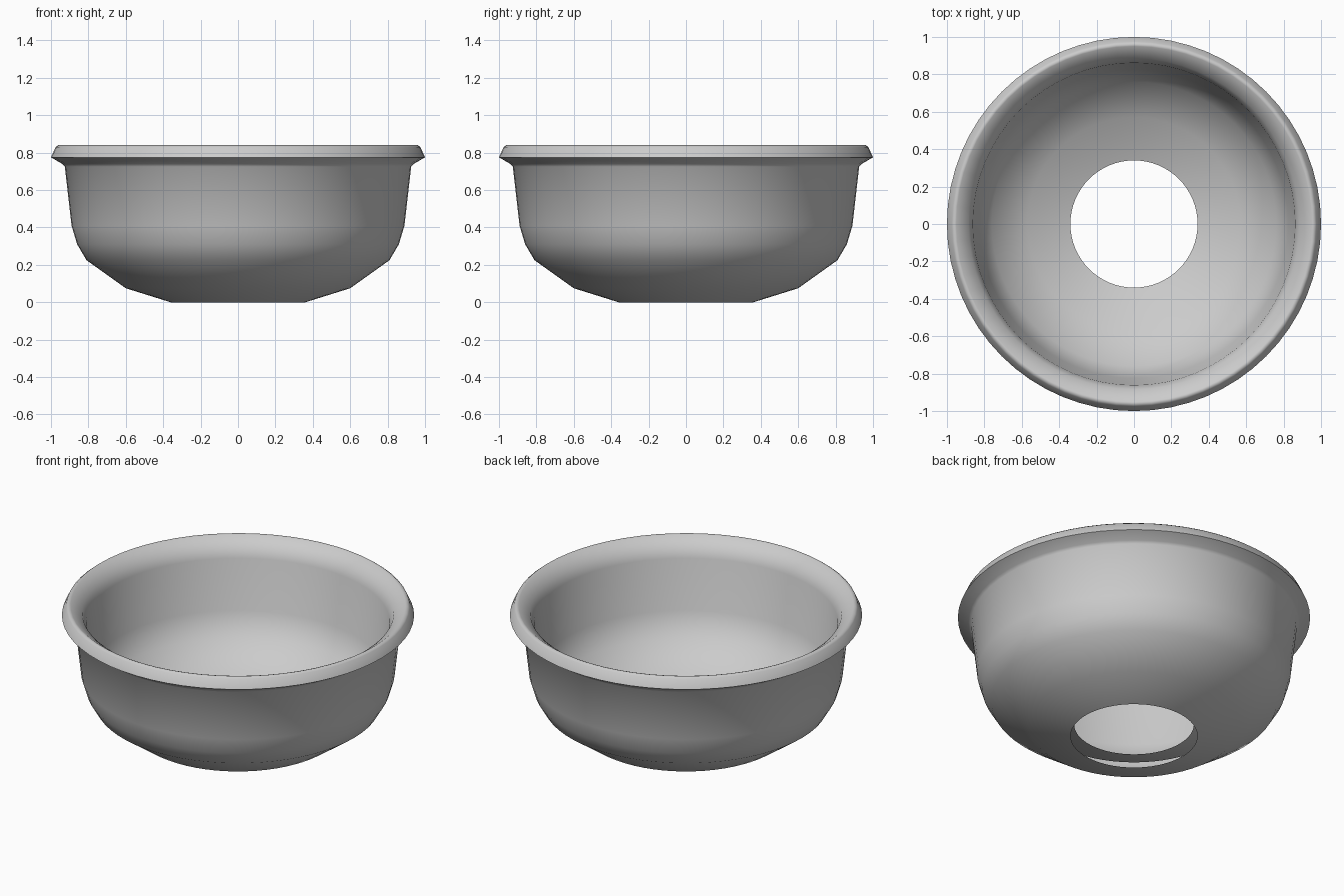
import bpy, bmesh, math

if "Cube" in bpy.data.objects:
    bpy.data.objects.remove(bpy.data.objects["Cube"], do_unlink=True)

SEGMENTS = 64

# Cross-section (radius, height): outer wall upward, over the lip, inner wall downward
outer_wall = [(0.36, 0), (0.6, 0.075), (0.81, 0.225), (0.86, 0.31), (0.89, 0.41),
              (0.926, 0.725), (0.94, 0.74)]
lip = [(1.0, 0.775), (0.975, 0.83), (0.962, 0.84), (0.95, 0.837), (0.885, 0.79)]
inner_wall = [(0.862, 0.73), (0.825, 0.42), (0.76, 0.28), (0.57, 0.155), (0.34, 0.075)]


def flat_material(name, colour):
    mat = bpy.data.materials.new(name)
    mat.use_nodes = True
    mat.diffuse_color = colour
    bsdf = next(n for n in mat.node_tree.nodes if n.type == "BSDF_PRINCIPLED")
    bsdf.inputs["Base Color"].default_value = colour
    return mat


def lathe(name, profile, mat):
    """Revolve an open profile around z, leaving both end rings open."""
    bm = bmesh.new()
    columns = []
    for i in range(SEGMENTS):
        a = 2 * math.pi * i / SEGMENTS
        columns.append([bm.verts.new((r * math.cos(a), r * math.sin(a), z))
                        for r, z in profile])
    for i, here in enumerate(columns):
        ahead = columns[(i + 1) % SEGMENTS]
        for j in range(len(profile) - 1):
            bm.faces.new((here[j], ahead[j], ahead[j + 1], here[j + 1]))
    mesh = bpy.data.meshes.new(name)
    bm.to_mesh(mesh)
    bm.free()
    mesh.materials.append(mat)
    obj = bpy.data.objects.new(name, mesh)
    bpy.context.collection.objects.link(obj)
    return obj


# Double-walled bowl with a round opening in the base
bowl = lathe("bowl", outer_wall + lip + inner_wall,
             flat_material("light grey", (0.6, 0.6, 0.6, 1)))
bpy.ops.object.select_all(action="DESELECT")
bowl.select_set(True)
bpy.context.view_layer.objects.active = bowl
bpy.ops.object.shade_smooth_by_angle(angle=math.radians(60))
